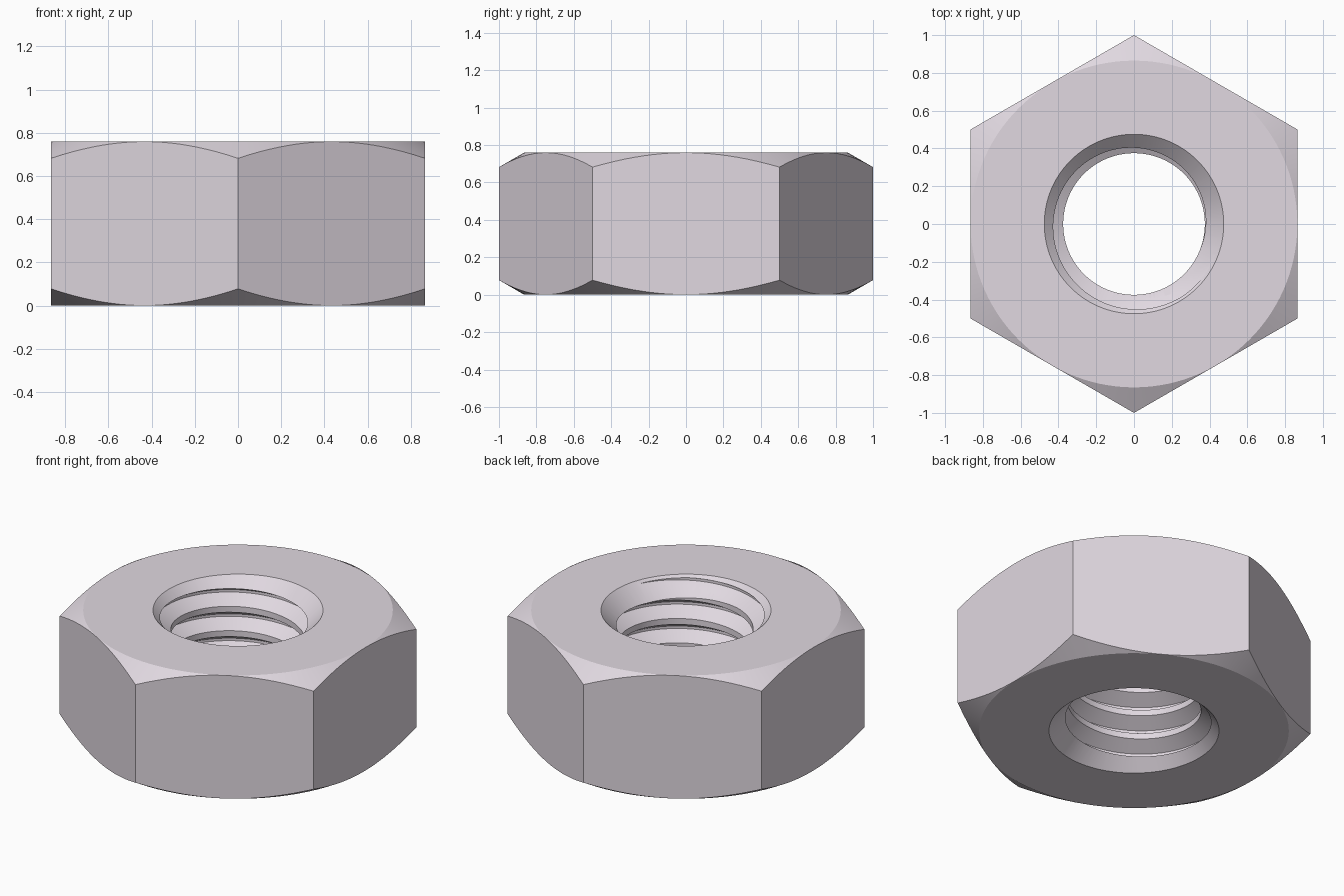
import bpy, bmesh
from math import pi, cos, sin, radians, degrees
from mathutils import Matrix

if "Cube" in bpy.data.objects:
    bpy.data.objects.remove(bpy.data.objects["Cube"])

H, FLAT = 0.76, 0.866              # height, half width across flats
MINOR, MAJOR, PITCH = 0.375, 0.46, 0.15
BEVEL_R = 0.475                    # mouth radius of the hole
N = 120


def make_object(name, bm):
    bmesh.ops.recalc_face_normals(bm, faces=bm.faces[:])
    mesh = bpy.data.meshes.new(name)
    bm.to_mesh(mesh)
    bm.free()
    ob = bpy.data.objects.new(name, mesh)
    bpy.context.collection.objects.link(ob)
    return ob


# Hexagonal body with conical corner chamfers on both ends
def hex_body():
    bm = bmesh.new()
    rings = [[], [], [], []]
    r_in = FLAT - 0.001
    for i in range(N):
        a = 2 * pi * i / N
        r = FLAT / cos(radians((degrees(a) + 30) % 60 - 30))
        drop = (r - r_in) * 0.577
        for ring, (rr, z) in zip(rings, [(r_in, 0), (r, drop), (r, H - drop), (r_in, H)]):
            ring.append(bm.verts.new((rr * cos(a), rr * sin(a), z)))
    for lo, hi in zip(rings, rings[1:]):
        for i in range(N):
            k = (i + 1) % N
            bm.faces.new((lo[i], lo[k], hi[k], hi[i]))
    bm.faces.new(rings[0])
    bm.faces.new(rings[3])
    return make_object("hex_nut", bm)


# Right-hand threaded rod used to cut the hole
def thread_cutter(turns=9, z_start=0.068 - 3 * PITCH):
    bm = bmesh.new()
    flank = (MAJOR - MINOR) * 0.577
    crest = (PITCH - 2 * flank) * 0.7
    profile = [(MINOR, 0), (MINOR, crest), (MAJOR, crest + flank), (MAJOR, PITCH - flank)]
    steps = turns * N
    v = {}
    for s in range(steps + N + 1):
        a = 2 * pi * (s % N) / N
        for j, (r, dz) in enumerate(profile):
            if j == 0 or s <= steps:
                v[s, j] = bm.verts.new((r * cos(a), r * sin(a), z_start + PITCH * s / N + dz))

    def p(s, j):
        return v[s + N, 0] if j == 4 else v[s, j]

    for s in range(steps):
        for j in range(4):
            bm.faces.new((p(s, j), p(s + 1, j), p(s + 1, j + 1), p(s, j + 1)))
    for s0 in (0, steps):
        loop = [v[s0 + i, 0] for i in range(N + 1)] + [v[s0, j] for j in (3, 2, 1)]
        c = bm.verts.new((0, 0, z_start + PITCH * (s0 / N + 0.5)))
        for q, w in zip(loop, loop[1:] + loop[:1]):
            bm.faces.new((q, w, c))
    return make_object("thread_cutter", bm)


# 45 degree countersink at one mouth of the hole
def countersink(name, z, sign):
    bm = bmesh.new()
    r = BEVEL_R + 0.1
    bmesh.ops.create_cone(bm, cap_ends=True, segments=N, radius1=r, radius2=0.1, depth=r - 0.1)
    for vert in bm.verts:
        h = (r - 0.1) / 2 + vert.co.z          # distance from the wide end
        vert.co.z = z + sign * (0.1 - h)
    return make_object(name, bm)


nut = hex_body()
cutters = [thread_cutter(), countersink("top_countersink", H, 1),
           countersink("bottom_countersink", 0, -1)]
bpy.context.view_layer.objects.active = nut
nut.select_set(True)
for cutter in cutters:
    cutter.hide_render = True
    mod = nut.modifiers.new("cut", 'BOOLEAN')
    mod.operation = 'DIFFERENCE'
    mod.solver = 'EXACT'
    mod.object = cutter
    bpy.ops.object.modifier_apply(modifier=mod.name)
    bpy.data.objects.remove(cutter)

bpy.ops.object.shade_smooth_by_angle(angle=radians(20))
steel = bpy.data.materials.new("pale_metal")
steel.diffuse_color = (0.75, 0.69, 0.75, 1)
steel.use_nodes = True
steel.node_tree.nodes["Principled BSDF"].inputs["Base Color"].default_value = steel.diffuse_color
nut.data.materials.clear()
nut.data.materials.append(steel)
